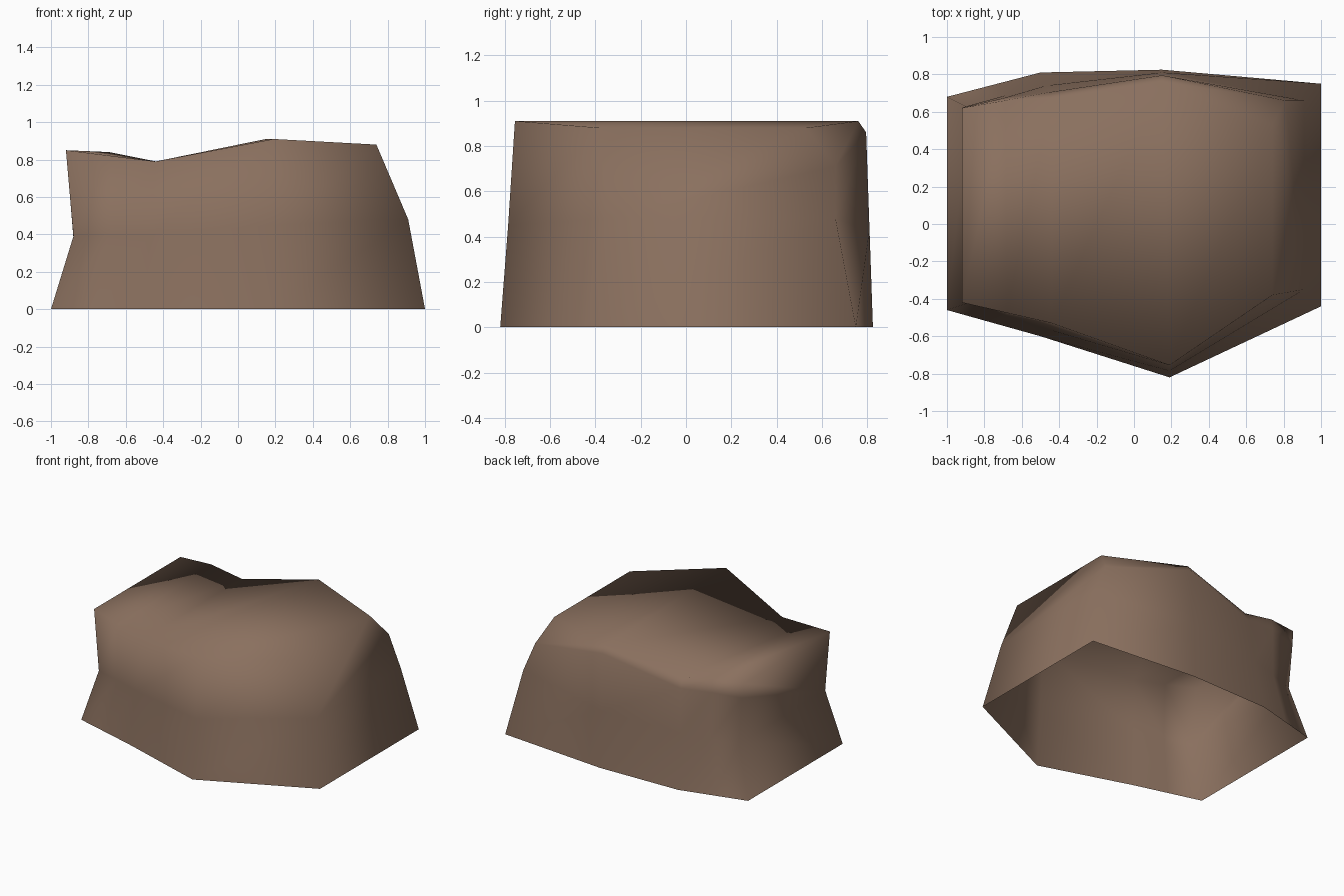
import bpy, bmesh

if "Cube" in bpy.data.objects:
    bpy.data.objects.remove(bpy.data.objects["Cube"])

# Cross-sections from left to right; each runs front base -> over the top -> rear base
sections = [
    [(-1, -.46, 0), (-.88, -.42, .39), (-.92, -.42, .85), (-.92, .62, .85), (-.91, .625, .74), (-.88, .62, .38), (-1, .68, 0)],
    [(-.75, -.53, 0), (-.68, -.49, .40), (-.68, -.475, .82), (-.69, .66, .84), (-.69, .675, .74), (-.68, .69, .38), (-.75, .745, 0)],
    [(-.5, -.6, 0), (-.47, -.56, .40), (-.44, -.53, .79), (-.44, .675, .79), (-.45, .705, .72), (-.47, .74, .40), (-.5, .81, 0)],
    [(.19, -.82, 0), (.19, -.785, .45), (.19, -.755, .91), (.15, .76, .91), (.15, .795, .86), (.15, .81, .43), (.15, .825, 0)],
    [(1, -.44, 0), (.91, -.35, .48), (.74, -.38, .88), (.74, .53, .88), (.81, .66, .71), (.91, .66, .48), (1, .75, 0)],
]

bm = bmesh.new()
rows = [[bm.verts.new(p) for p in s] for s in sections]

# Front, top and rear skin, lofted between the sections
for a, b in zip(rows, rows[1:]):
    for i in range(len(a) - 1):
        bm.faces.new((a[i], b[i], b[i + 1], a[i + 1]))

# Left and right side walls (the underside stays open)
for s, flip in ((rows[0], False), (rows[-1], True)):
    for ids in ((0, 1, 5, 6), (1, 4, 5), (1, 2, 3, 4)):
        f = bm.faces.new([s[i] for i in ids])
        if flip:
            f.normal_flip()

for f in bm.faces:
    f.smooth = True
bmesh.ops.recalc_face_normals(bm, faces=bm.faces)
bm.normal_update()
if sum(f.normal.z * f.calc_area() for f in bm.faces) < 0:
    bmesh.ops.reverse_faces(bm, faces=bm.faces)

mesh = bpy.data.meshes.new("rock")
bm.to_mesh(mesh)
bm.free()
brown = bpy.data.materials.new("brown_stone")
brown.diffuse_color = (0.255, 0.162, 0.113, 1)
brown.use_nodes = True
brown.node_tree.nodes["Principled BSDF"].inputs["Base Color"].default_value = brown.diffuse_color
mesh.materials.append(brown)
rock = bpy.data.objects.new("rock", mesh)
bpy.context.collection.objects.link(rock)
